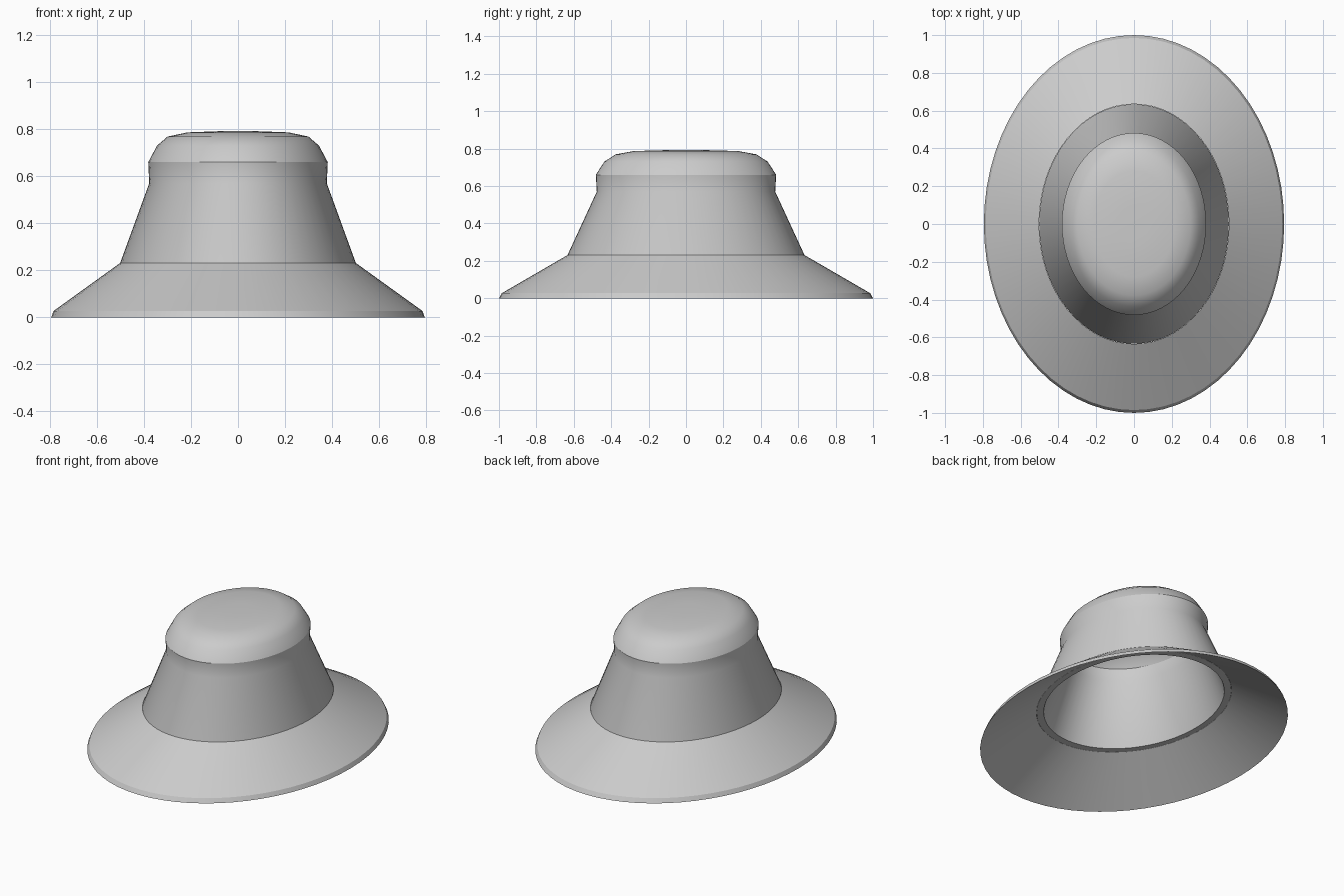
import bpy, bmesh, math

if "Cube" in bpy.data.objects:
    bpy.data.objects.remove(bpy.data.objects["Cube"])

SEGMENTS = 64

felt = bpy.data.materials.new("grey_felt")
felt.diffuse_color = (0.6, 0.6, 0.6, 1)
felt.use_nodes = True
felt.node_tree.nodes["Principled BSDF"].inputs["Base Color"].default_value = felt.diffuse_color


def oval_lathe(name, profile, closed=False):
    """Sweep (x radius, y radius, z) points round z; zero radius makes a pole."""
    bm = bmesh.new()
    rings = []
    for rx, ry, z in profile:
        if rx == 0:
            rings.append([bm.verts.new((0, 0, z))] * SEGMENTS)
            continue
        angles = [2 * math.pi * i / SEGMENTS for i in range(SEGMENTS)]
        rings.append([bm.verts.new((rx * math.cos(a), ry * math.sin(a), z)) for a in angles])
    pairs = list(zip(rings, rings[1:]))
    if closed:
        pairs.append((rings[-1], rings[0]))
    for low, high in pairs:
        for i in range(SEGMENTS):
            j = (i + 1) % SEGMENTS
            corners = list(dict.fromkeys([low[i], low[j], high[j], high[i]]))
            if len(corners) > 2:
                bm.faces.new(corners)
    bmesh.ops.recalc_face_normals(bm, faces=bm.faces[:])
    mesh = bpy.data.meshes.new(name)
    bm.to_mesh(mesh)
    bm.free()
    mesh.materials.append(felt)
    obj = bpy.data.objects.new(name, mesh)
    bpy.context.collection.objects.link(obj)
    bpy.ops.object.select_all(action="DESELECT")
    obj.select_set(True)
    bpy.context.view_layer.objects.active = obj
    bpy.ops.object.shade_smooth_by_angle(angle=math.radians(30))
    return obj


# Sloping brim with a thin outer lip, open in the middle
oval_lathe("brim", [
    (0.795, 1.0, 0.0), (0.785, 0.985, 0.027),
    (0.503, 0.635, 0.23), (0.503, 0.635, 0.2),
], closed=True)

# Hollow crown: inner wall from the top down, flat rim, outer wall back up
oval_lathe("crown", [
    (0, 0, 0.755), (0.2, 0.26, 0.75), (0.27, 0.35, 0.735),
    (0.315, 0.405, 0.7), (0.345, 0.443, 0.65), (0.342, 0.44, 0.57),
    (0.466, 0.588, 0.2), (0.502, 0.634, 0.2), (0.502, 0.634, 0.23),
    (0.378, 0.477, 0.57), (0.382, 0.482, 0.66), (0.345, 0.437, 0.73),
    (0.3, 0.378, 0.769), (0.215, 0.28, 0.787), (0.08, 0.1, 0.792), (0, 0, 0.792),
])
